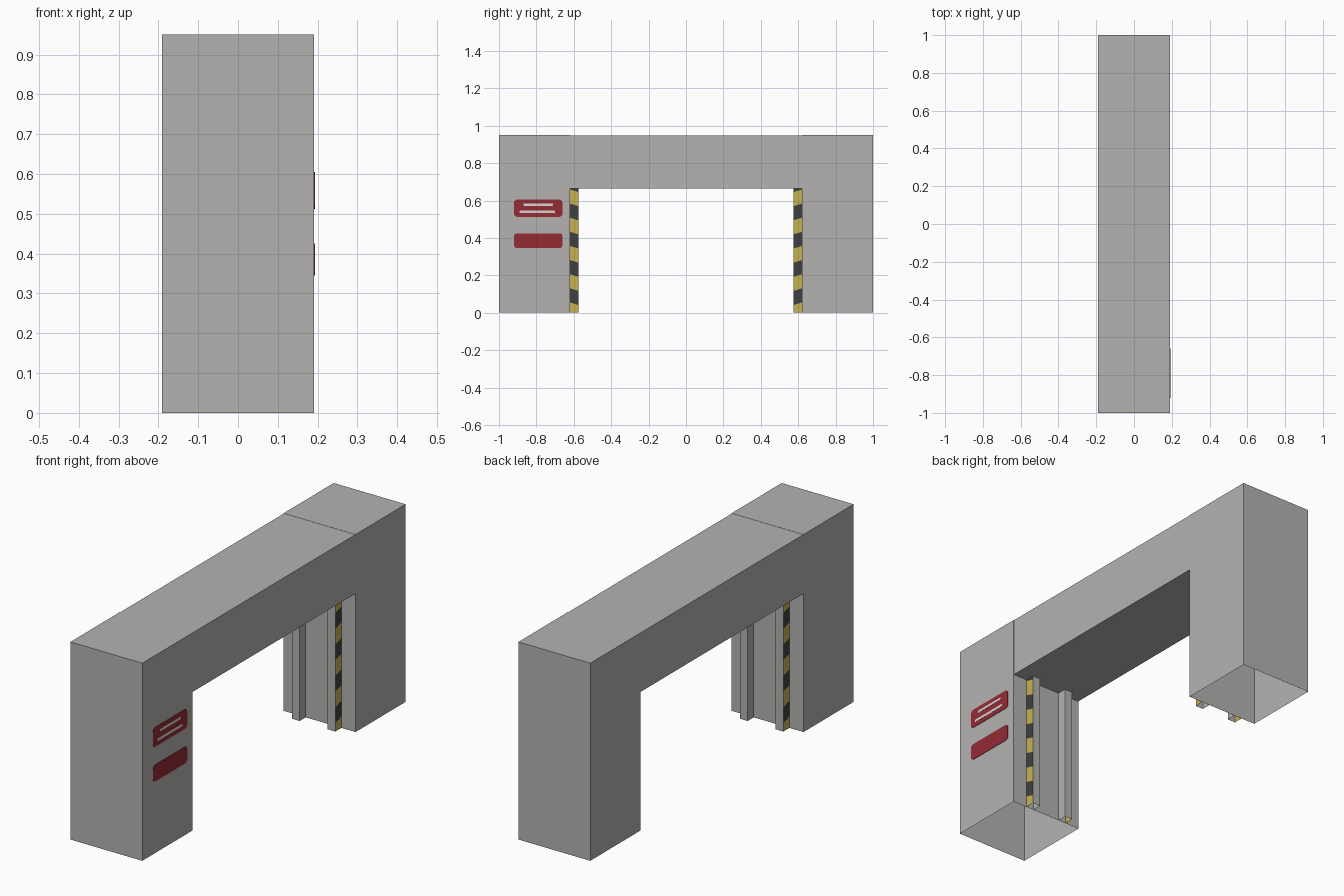
import bpy, bmesh, math

if "Cube" in bpy.data.objects:
    bpy.data.objects.remove(bpy.data.objects["Cube"])

X, Y, H = 0.191, 1.0, 0.95      # half depth, half length, height
WALL, CLEAR = 0.62, 0.665       # opening half width, opening height
RAIL_IN, RAIL_OUT, RAIL_T = 0.074, 0.116, 0.046


def mat(name, rgb):
    m = bpy.data.materials.new(name)
    m.diffuse_color = (*rgb, 1)
    m.use_nodes = True
    m.node_tree.nodes["Principled BSDF"].inputs["Base Color"].default_value = m.diffuse_color
    return m


GREY = mat("concrete grey", (0.456, 0.450, 0.434))
YELLOW = mat("hazard yellow", (0.578, 0.445, 0.085))
BLACK = mat("hazard black", (0.051, 0.051, 0.054))
RED = mat("sign red", (0.300, 0.024, 0.036))
PALE = mat("sign pale", (0.68, 0.67, 0.65))


def finish(bm, name, mats):
    me = bpy.data.meshes.new(name)
    bm.to_mesh(me)
    bm.free()
    for m in mats:
        me.materials.append(m)
    ob = bpy.data.objects.new(name, me)
    bpy.context.collection.objects.link(ob)
    return ob


def box_bm(lo, hi, drop=()):
    """Box between two corners, leaving out the faces on the listed sides (axis, sign)."""
    bm = bmesh.new()
    bmesh.ops.create_cube(bm, size=1)
    for v in bm.verts:
        v.co = [lo[i] if v.co[i] < 0 else hi[i] for i in range(3)]
    bm.normal_update()
    gone = [f for f in bm.faces if any(f.normal[a] * s > 0.5 for a, s in drop)]
    bmesh.ops.delete(bm, geom=gone, context='FACES')
    return bm


def span(a, b):
    return min(a, b), max(a, b)


# Hollow posts, open underneath
for sy, end in ((-1, "front"), (1, "back")):
    y0, y1 = span(sy * WALL, sy * Y)
    finish(box_bm((-X, y0, 0), (X, y1, H), [(2, -1)]), end + "_post", [GREY])

# Beam, a hair slimmer than the posts so the joints show
b = X - 0.001
finish(box_bm((-b, -WALL, CLEAR), (b, WALL, H - 0.001), [(1, 1), (1, -1)]), "top_beam", [GREY])


def striped_plate(name, sx, sy):
    """Outward side of a rail, cut into slanted yellow and black bands."""
    x, ya, yb = sx * RAIL_OUT, sy * WALL, sy * (WALL - RAIL_T)
    slant = 0.007
    cuts = [(0, 0)] + [(0.048 + k * 0.0755 + slant, 0.048 + k * 0.0755 - slant) for k in range(9)]
    cuts.append((CLEAR, CLEAR))
    bm = bmesh.new()
    rows = [(bm.verts.new((x, ya, min(a, CLEAR))), bm.verts.new((x, yb, min(c, CLEAR))))
            for a, c in cuts]
    for i, (p, q) in enumerate(zip(rows, rows[1:])):
        loop = [p[0], p[1], q[1], q[0]]
        f = bm.faces.new(loop if sx * sy < 0 else loop[::-1])
        f.material_index = i % 2
    bm.normal_update()
    for f in bm.faces:
        if f.normal.x * sx < 0:
            f.normal_flip()
    finish(bm, name, [YELLOW, BLACK])


# Guide rails: hollow grey channels with a striped outward side
for sy, end in ((-1, "front"), (1, "back")):
    for sx, side in ((-1, "left"), (1, "right")):
        x0, x1 = span(sx * RAIL_IN, sx * RAIL_OUT)
        y0, y1 = span(sy * WALL, sy * (WALL - RAIL_T))
        drop = [(2, -1), (2, 1), (1, sy), (0, sx)]
        finish(box_bm((x0, y0, 0), (x1, y1, CLEAR), drop), f"{end}_{side}_rail", [GREY])
        striped_plate(f"{end}_{side}_rail_stripes", sx, sy)


def plate(name, y0, y1, z0, z1, r, material, x=X, t=0.002):
    """Thin rounded plate standing on the right side."""
    bm = bmesh.new()
    corners = [(y1 - r, z1 - r), (y0 + r, z1 - r), (y0 + r, z0 + r), (y1 - r, z0 + r)]
    vs = []
    for i, (cy, cz) in enumerate(corners):
        for k in range(4):
            a = math.pi / 2 * (i + k / 3)
            vs.append(bm.verts.new((x, cy + r * math.cos(a), cz + r * math.sin(a))))
    f = bm.faces.new(vs)
    ext = bmesh.ops.extrude_face_region(bm, geom=[f])
    for v in ext["geom"]:
        if isinstance(v, bmesh.types.BMVert):
            v.co.x += t
    bmesh.ops.recalc_face_normals(bm, faces=bm.faces)
    finish(bm, name, [material])


# Warning signs on the front post
plate("upper_sign", -0.92, -0.66, 0.512, 0.605, 0.018, RED)
plate("lower_sign", -0.92, -0.66, 0.345, 0.425, 0.018, RED)
plate("upper_sign_bar_high", -0.87, -0.71, 0.572, 0.584, 0.004, PALE, X + 0.002, 0.001)
plate("upper_sign_bar_low", -0.89, -0.70, 0.533, 0.546, 0.004, PALE, X + 0.002, 0.001)
